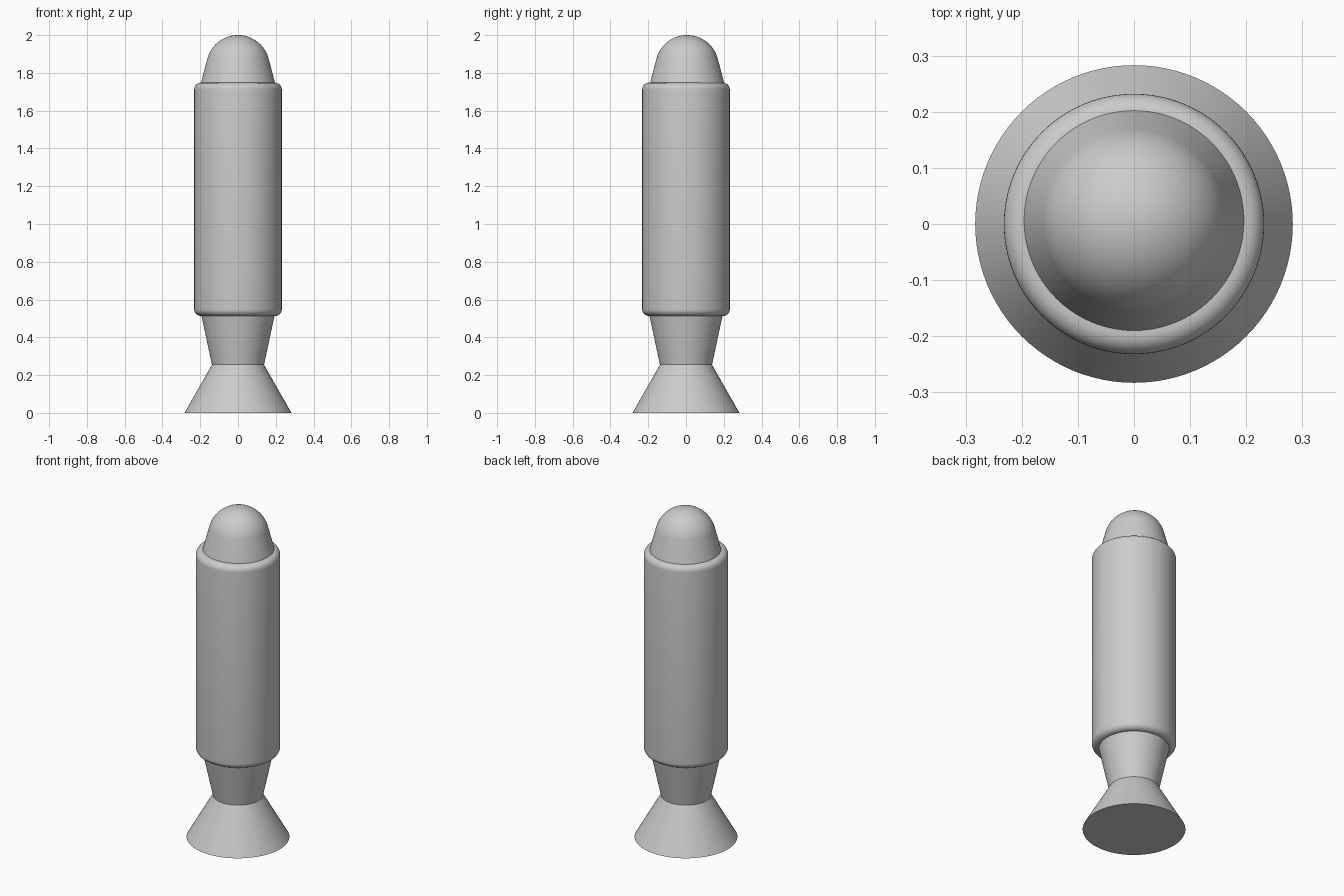
import bpy
import math

cube = bpy.data.objects.get("Cube")
if cube:
    bpy.data.objects.remove(cube, do_unlink=True)

SEGMENTS = 96

grey = bpy.data.materials.new("plain_grey")
grey.use_nodes = True
colour = (0.6, 0.6, 0.6, 1.0)
grey.diffuse_color = colour
grey.node_tree.nodes["Principled BSDF"].inputs["Base Color"].default_value = colour


def arc(radius, centre_r, centre_z, start, end, steps):
    """Profile points (radius, height) along an arc, angles in degrees."""
    points = []
    for i in range(steps + 1):
        a = math.radians(start + (end - start) * i / steps)
        points.append((centre_r + radius * math.cos(a), centre_z + radius * math.sin(a)))
    return points


def lathe(name, profile, y=0.0):
    """Closed solid of revolution from a bottom-to-top profile."""
    verts, faces, rings = [], [], []
    for r, z in profile:
        start = len(verts)
        count = 1 if r < 1e-5 else SEGMENTS
        for k in range(count):
            a = math.tau * k / SEGMENTS
            verts.append((r * math.cos(a), r * math.sin(a), z))
        rings.append([start + k % count for k in range(SEGMENTS)])
    for low, high in zip(rings, rings[1:]):
        for k in range(SEGMENTS):
            n = (k + 1) % SEGMENTS
            face = [low[k], low[n], high[n], high[k]]
            faces.append(list(dict.fromkeys(face)))
    faces.append(rings[0][::-1])
    if profile[-1][0] > 1e-5:
        faces.append(rings[-1])
    mesh = bpy.data.meshes.new(name)
    mesh.from_pydata(verts, [], faces)
    mesh.materials.append(grey)
    obj = bpy.data.objects.new(name, mesh)
    obj.location.y = y
    bpy.context.collection.objects.link(obj)
    bpy.ops.object.select_all(action="DESELECT")
    obj.select_set(True)
    bpy.context.view_layer.objects.active = obj
    bpy.ops.object.shade_smooth_by_angle(angle=math.radians(30))
    return obj


# Flared nozzle and the tapered neck above it
lathe("nozzle", [(0.283, 0.0), (0.138, 0.255)])
lathe("neck", [(0.138, 0.255), (0.197, 0.53)])

# Main cylinder with rounded rims
rim, radius, bottom, top = 0.036, 0.232, 0.513, 1.748
lathe("body", arc(rim, radius - rim, bottom + rim, -90, 0, 8)
      + arc(rim, radius - rim, top - rim, 0, 90, 8))

# Tapered nose blending into a dome
dome = 0.168
lathe("nose", [(0.198, 1.74)] + arc(dome, 0, 2 - dome, 15, 90, 20), y=0.006)
